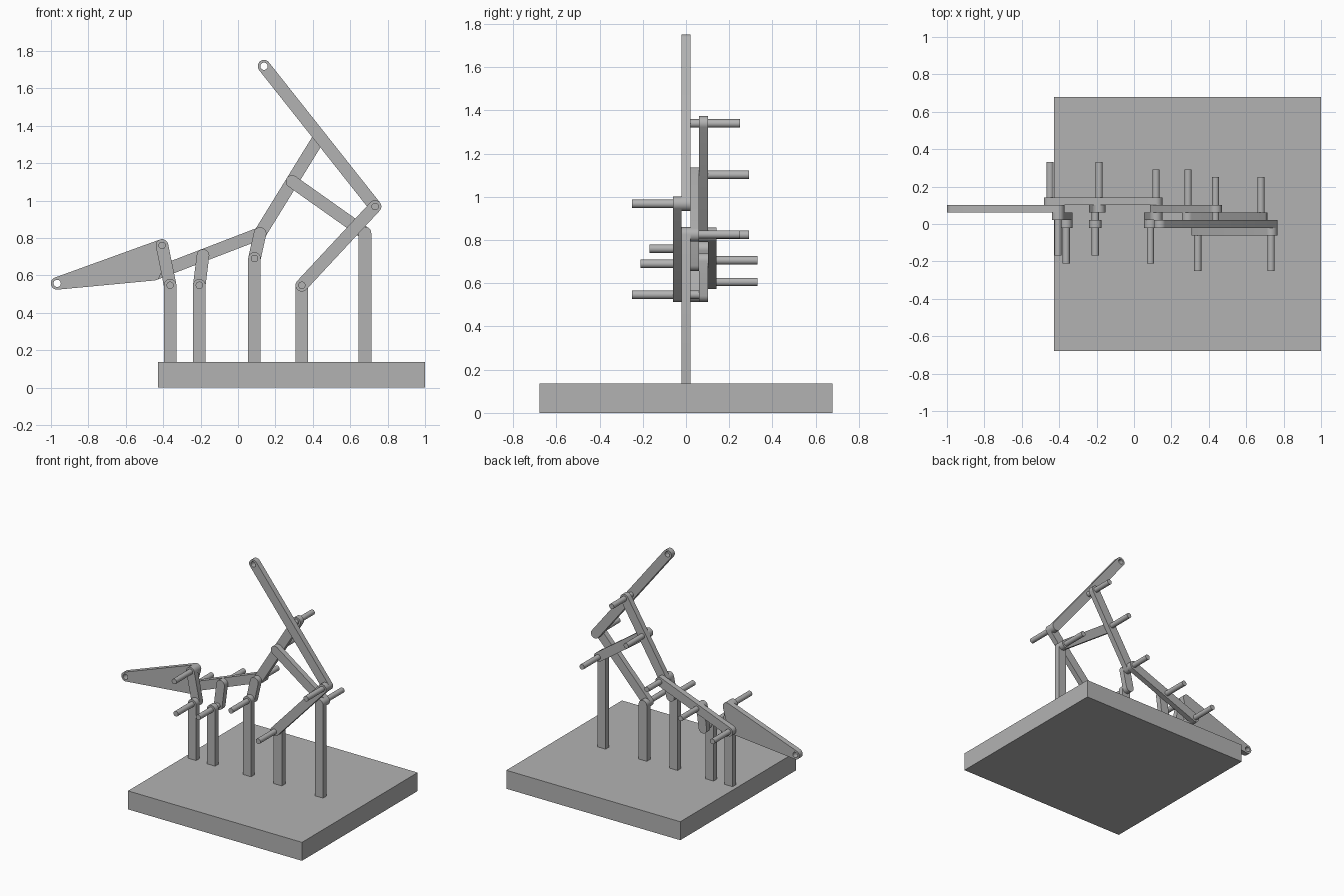
import bpy
from math import atan2, cos, sin, pi, radians
from mathutils import Vector

if "Cube" in bpy.data.objects:
    bpy.data.objects.remove(bpy.data.objects["Cube"], do_unlink=True)

LAYER = 0.0405      # plate thickness, also the spacing of the stacked plates
BAR_R = 0.0335      # half width of every bar
PIN_R = 0.0195
PIN_LEN = 0.271
BASE_TOP = 0.137

grey = bpy.data.materials.new("plain grey")
grey.use_nodes = True
grey.diffuse_color = (0.45, 0.45, 0.45, 1)
grey.node_tree.nodes["Principled BSDF"].inputs["Base Color"].default_value = (0.45, 0.45, 0.45, 1)


def finish(obj, name):
    obj.name = name
    obj.data.materials.clear()
    obj.data.materials.append(grey)
    return obj


def arc(centre, start, end, steps):
    angles = [start + (end - start) * i / steps for i in range(steps + 1)]
    return [centre + Vector((cos(a), sin(a))) * BAR_R for a in angles]


def outline(points):
    """Rounded outline around counter-clockwise pivot points."""
    result = []
    for i, p in enumerate(points):
        before, after = p - points[i - 1], points[(i + 1) % len(points)] - p
        start = atan2(before.y, before.x) - pi / 2
        end = atan2(after.y, after.x) - pi / 2
        while end <= start:
            end += 2 * pi
        result += arc(p, start, end, 16)
    return result


def plate(name, points, layer, holes):
    """Flat bar through pivots (x, z), with a round hole at each of holes."""
    curve = bpy.data.curves.new(name, "CURVE")
    curve.dimensions = "2D"
    curve.fill_mode = "BOTH"
    curve.extrude = LAYER / 2
    loops = [outline([Vector(p) for p in points])]
    for h in holes:
        loops.append([Vector(h) + Vector((cos(a), sin(a))) * PIN_R
                      for a in (2 * pi * i / 24 for i in range(24))])
    for loop in loops:
        spline = curve.splines.new("POLY")
        spline.points.add(len(loop) - 1)
        for pt, co in zip(spline.points, loop):
            pt.co = (co.x, co.y, 0, 1)
        spline.use_cyclic_u = True
    obj = bpy.data.objects.new(name, curve)
    bpy.context.collection.objects.link(obj)
    obj.rotation_euler.x = pi / 2
    obj.location.y = layer * LAYER
    bpy.ops.object.select_all(action="DESELECT")
    obj.select_set(True)
    bpy.context.view_layer.objects.active = obj
    bpy.ops.object.convert(target="MESH")
    bpy.ops.object.shade_smooth_by_angle(angle=radians(35))
    finish(bpy.context.object, name)


def pin(name, pivot, layer, direction):
    """Pin starting flush with the far face of a layer, running along y."""
    start = (layer - direction / 2) * LAYER
    bpy.ops.mesh.primitive_cylinder_add(
        vertices=24, radius=PIN_R, depth=PIN_LEN, rotation=(pi / 2, 0, 0),
        location=(pivot[0], start + direction * PIN_LEN / 2, pivot[1]))
    bpy.ops.object.shade_smooth_by_angle(angle=radians(35))
    finish(bpy.context.object, name)


# Base slab
bpy.ops.mesh.primitive_cube_add(size=1, location=(0.286, 0, BASE_TOP / 2))
bpy.context.object.scale = (1.428, 1.356, BASE_TOP)
finish(bpy.context.object, "base")

# Pivots (x, z)
tip = (0.139, 1.718)
elbow = (0.733, 0.968)
upper = (0.436, 1.340)
middle = (0.289, 1.102)
knee = (0.118, 0.824)
tail = (-0.449, 0.606)
jaw = (-0.406, 0.760)
nose = (-0.967, 0.557)
rocker = (-0.187, 0.706)
post_tops = {"jaw_post": (-0.363, 0.547), "rocker_post": (-0.207, 0.547),
             "knee_post": (0.088, 0.690), "crank_post": (0.341, 0.547),
             "tall_post": (0.679, 0.826)}

# Posts, rooted inside the base
for name, top in post_tops.items():
    plate(name, [(top[0], BASE_TOP / 2), top], 0, [top])
jaw_post, rocker_post, knee_post, crank_post, tall_post = post_tops.values()

# Linkage bars: name, pivots, layer
for name, pivots, layer in (
        ("lower_crank", [crank_post, elbow], -1),
        ("long_arm", [tip, elbow, ], 0),
        ("brace_bar", [middle, tall_post], 1),
        ("knee_link", [knee_post, knee], 1),
        ("jaw_link", [jaw_post, jaw], 1),
        ("upper_arm", [knee, upper], 2),
        ("rocker_link", [rocker_post, rocker], 2),
        ("wedge_plate", [nose, tail, jaw], 2),
        ("connecting_bar", [tail, knee], 3)):
    holes = pivots + ([upper] if name == "long_arm" else [])
    holes += [middle] if name == "upper_arm" else []
    holes += [rocker] if name == "connecting_bar" else []
    plate(name, pivots, layer, holes)

# Pins: name, pivot, first layer, direction along y
for name, pivot, layer, direction in (
        ("tail_pin", tail, 2, 1), ("rocker_pin", rocker, 2, 1),
        ("knee_pin", knee, 1, 1), ("middle_pin", middle, 1, 1),
        ("upper_pin", upper, 0, 1), ("tall_post_pin", tall_post, 0, 1),
        ("elbow_pin", elbow, 0, -1), ("crank_pin", crank_post, 0, -1),
        ("jaw_post_pin", jaw_post, 1, -1), ("knee_post_pin", knee_post, 1, -1),
        ("jaw_pin", jaw, 2, -1), ("rocker_post_pin", rocker_post, 2, -1)):
    pin(name, pivot, layer, direction)
